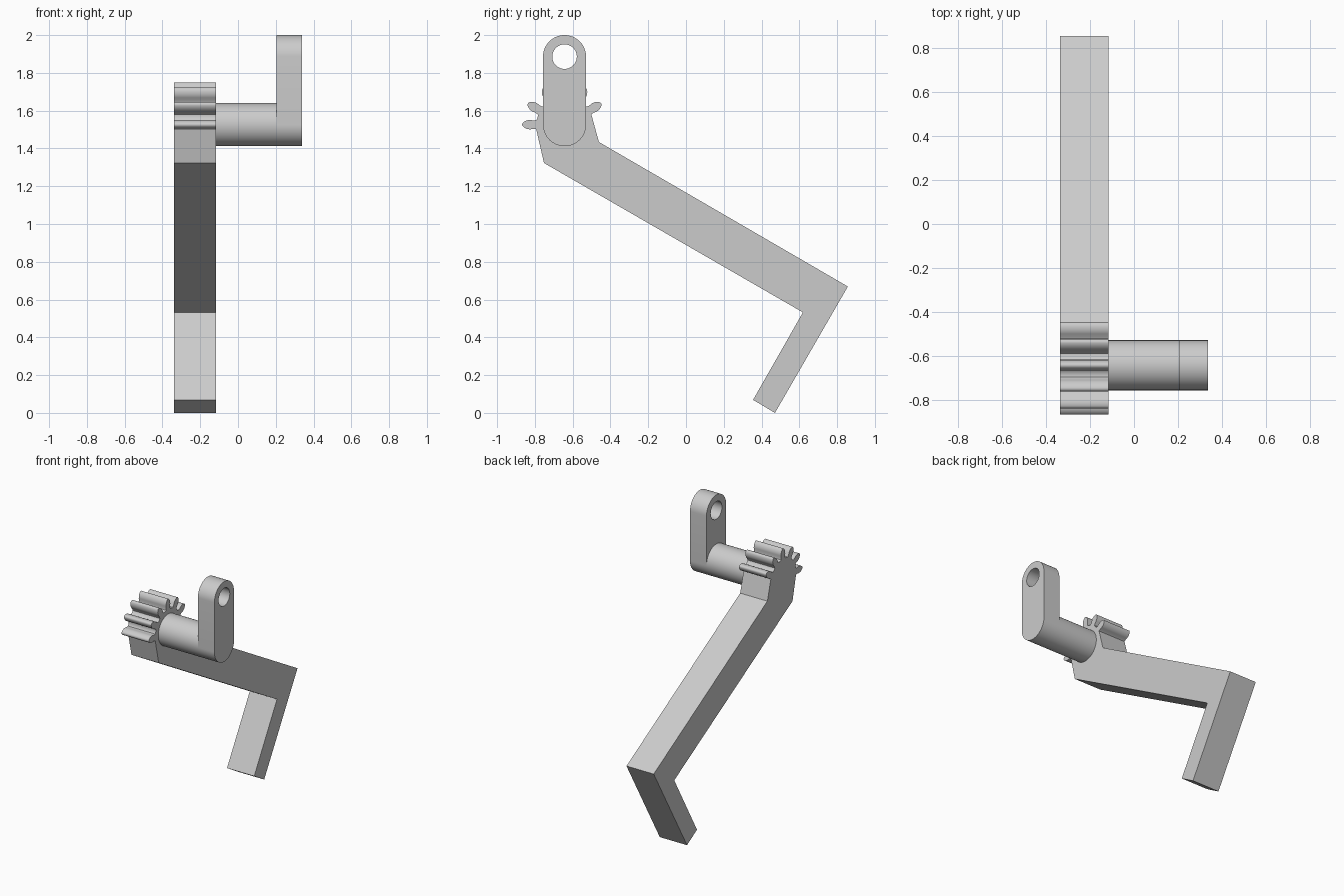
import bpy
import bmesh
from math import sin, cos, pi, radians

cube = bpy.data.objects.get("Cube")
if cube:
    bpy.data.objects.remove(cube, do_unlink=True)

AXIS_Y, AXIS_Z = -0.643, 1.526   # pivot axis shared by gear, shaft and lug
R = 0.114                        # shaft and lug radius

grey = bpy.data.materials.new("plain grey")
grey.use_nodes = True
grey.diffuse_color = (0.6, 0.6, 0.6, 1)
grey.node_tree.nodes["Principled BSDF"].inputs["Base Color"].default_value = (0.6, 0.6, 0.6, 1)


def arc(cz, r, start, end, steps):
    """Points (y, z) on an arc around the pivot's y, angles in degrees."""
    angles = [radians(start + (end - start) * i / steps) for i in range(steps + 1)]
    return [(AXIS_Y + r * cos(a), cz + r * sin(a)) for a in angles]


def extrude_profile(name, loops, x0, x1):
    """Fill closed (y, z) loops (the second one is a hole) and extrude along x."""
    bm = bmesh.new()
    edges = []
    for loop in loops:
        verts = [bm.verts.new((x0, y, z)) for y, z in loop]
        edges += [bm.edges.new((v, verts[i - 1])) for i, v in enumerate(verts)]
    bmesh.ops.triangle_fill(bm, edges=edges, use_beauty=True)
    result = bmesh.ops.extrude_face_region(bm, geom=bm.faces[:], use_keep_orig=True)
    moved = [g for g in result["geom"] if isinstance(g, bmesh.types.BMVert)]
    bmesh.ops.translate(bm, verts=moved, vec=(x1 - x0, 0, 0))
    bmesh.ops.recalc_face_normals(bm, faces=bm.faces[:])
    mesh = bpy.data.meshes.new(name)
    bm.to_mesh(mesh)
    bm.free()
    mesh.materials.append(grey)
    obj = bpy.data.objects.new(name, mesh)
    bpy.context.collection.objects.link(obj)
    bpy.ops.object.select_all(action="DESELECT")
    obj.select_set(True)
    bpy.context.view_layer.objects.active = obj
    bpy.ops.object.shade_smooth_by_angle(angle=radians(35))
    return obj


# Gear sector: six teeth, 30 degrees apart, each from (radius, half width) pairs
flank = [(0.150, 0.024), (0.165, 0.022), (0.180, 0.025), (0.195, 0.024),
         (0.210, 0.018), (0.220, 0.010), (0.224, 0.004)]
tooth = [(r, -w) for r, w in flank] + [(r, w) for r, w in reversed(flank)]
gear = []
for k in range(1, 7):
    a = k * pi / 6
    gear += [(AXIS_Y + r * cos(a) - w * sin(a), AXIS_Z + r * sin(a) + w * cos(a))
             for r, w in tooth]
    if k < 6:
        gear += arc(AXIS_Z, 0.148, k * 30 + 12, k * 30 + 18, 2)

# Bent lever arm continuing below the gear sector
arm = [(-0.752, 1.323), (0.619, 0.532), (0.355, 0.069),
       (0.471, 0.0), (0.857, 0.669), (-0.461, 1.434)]
extrude_profile("geared_lever_arm", [gear + arm], -0.338, -0.117)

# Round shaft between lever and lug
extrude_profile("shaft", [arc(AXIS_Z, R, 0, 360, 64)[:-1]], -0.117, 0.204)

# Upright lug with rounded ends and a pin hole
top_z = 2 - R
outline = arc(top_z, R, 0, 180, 32) + arc(AXIS_Z, R, 180, 360, 32)
hole = arc(top_z, 0.065, 0, 360, 48)[:-1]
extrude_profile("lug_with_hole", [outline, hole], 0.204, 0.338)
